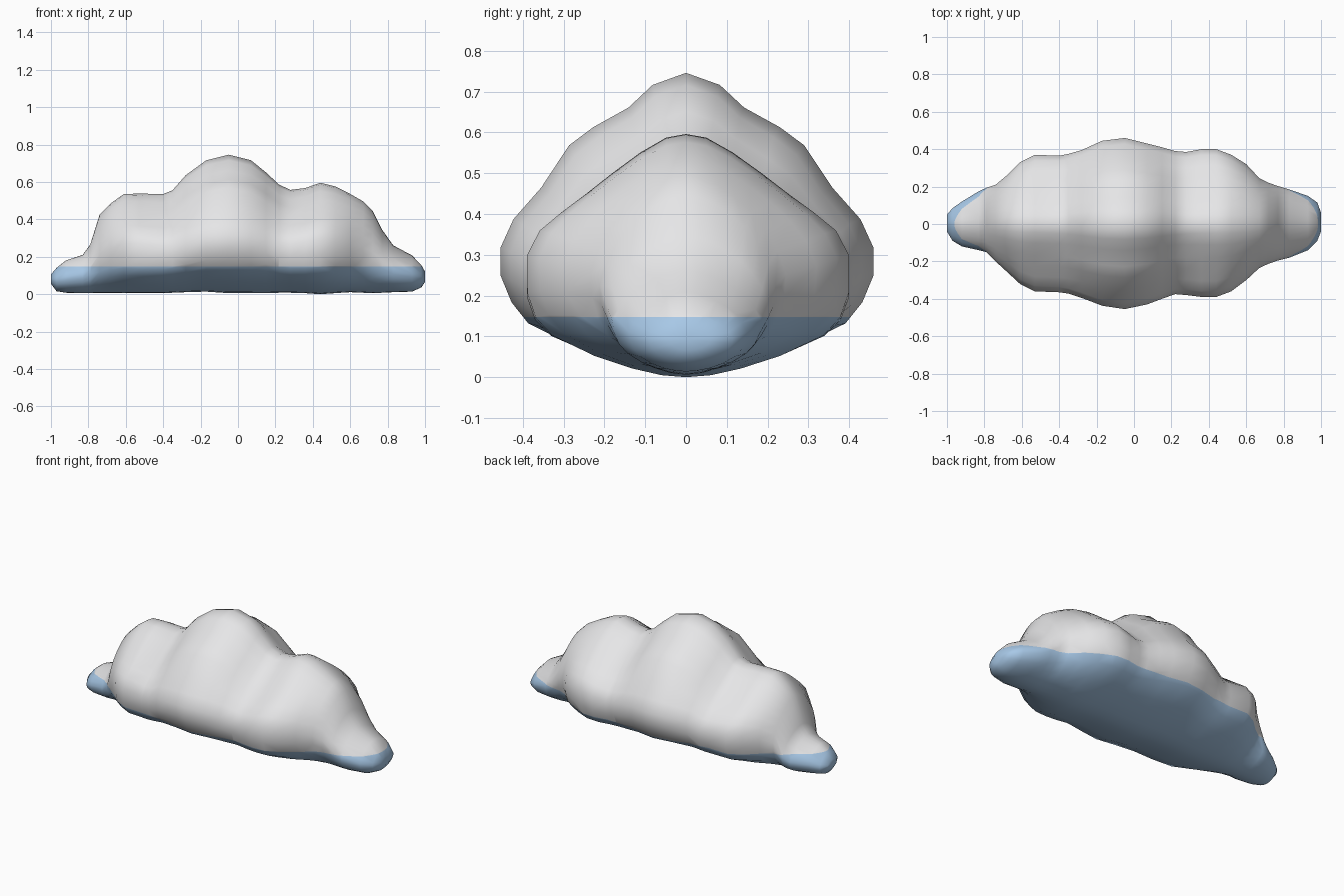
import bpy, bmesh

# Outline stations along the cloud: x, top z, underside z, back half width, front half width
STATIONS = [
    (-1.00, .11, .06, .05, .04), (-.97, .145, .02, .085, .09), (-.92, .185, .012, .12, .12),
    (-.83, .215, .01, .175, .14), (-.79, .27, .01, .193, .15), (-.74, .43, .01, .21, .20),
    (-.68, .49, .01, .26, .255), (-.61, .54, .01, .33, .32), (-.53, .542, .01, .37, .36),
    (-.40, .54, .01, .365, .365), (-.35, .56, .012, .375, .372), (-.28, .64, .015, .395, .395),
    (-.17, .72, .018, .445, .437), (-.05, .75, .01, .46, .455), (.07, .72, .01, .43, .43),
    (.15, .655, .01, .41, .40), (.22, .59, .012, .39, .375), (.28, .562, .012, .385, .38),
    (.36, .572, .01, .40, .39), (.44, .60, .004, .40, .39), (.52, .58, .01, .37, .36),
    (.60, .54, .015, .32, .30), (.67, .50, .012, .245, .235), (.72, .45, .01, .22, .212),
    (.77, .35, .012, .203, .195), (.83, .265, .015, .185, .18), (.93, .212, .018, .15, .14),
    (.98, .16, .04, .115, .09), (1.00, .125, .07, .06, .04)]

# Half cross-sections as (width fraction, height fraction), crown to underside
MIDDLE = [(0, 1), (.18, .96), (.31, .885), (.50, .82), (.63, .76), (.78, .62), (.93, .515),
          (1, .42), (1, .33), (.94, .24), (.85, .17), (.57, .085), (.33, .04), (.15, .008), (0, 0)]
LOBE = [(0, 1), (.12, .985), (.28, .92), (.46, .83), (.63, .74), (.78, .67), (.92, .60),
        (1, .50), (1, .34), (.95, .24), (.85, .17), (.57, .085), (.33, .035), (.15, .008), (0, 0)]
TIP = [(0, 1), (.16, .985), (.33, .95), (.50, .89), (.66, .82), (.80, .73), (.92, .62),
       (1, .50), (.98, .39), (.91, .28), (.80, .19), (.60, .10), (.38, .04), (.18, .01), (0, 0)]


def mix(a, b, t):
    return [(p[0] + (q[0] - p[0]) * t, p[1] + (q[1] - p[1]) * t) for p, q in zip(a, b)]


def section(x):
    d = abs(x + .05)
    if d < .45:
        return mix(MIDDLE, LOBE, max(0, (d - .1) / .35))
    return mix(LOBE, TIP, min(1, (d - .45) / .3))


def material(name, color):
    m = bpy.data.materials.new(name)
    m.diffuse_color = (*color, 1)
    return m


# Loft the puffy body from rings
bm = bmesh.new()
rings = []
for x, top, low, back, front in STATIONS:
    half = section(x)
    pts = [(w * back, h) for w, h in half] + [(-w * front, h) for w, h in half[-2:0:-1]]
    rings.append([bm.verts.new((x, y, low + h * (top - low))) for y, h in pts])
n = len(rings[0])
for a, b in zip(rings, rings[1:]):
    for i in range(n):
        bm.faces.new((a[i], a[(i + 1) % n], b[(i + 1) % n], b[i]))
# Rounded end caps
for ring in (rings[0], rings[-1]):
    bmesh.ops.poke(bm, faces=[bm.faces.new(ring)])
bmesh.ops.recalc_face_normals(bm, faces=bm.faces[:])

# Cut the shaded underside at a level line
bmesh.ops.bisect_plane(bm, geom=bm.verts[:] + bm.edges[:] + bm.faces[:],
                       plane_co=(0, 0, .152), plane_no=(0, 0, 1))
low_z = min(v.co.z for v in bm.verts)
for v in bm.verts:
    v.co.z -= low_z
for f in bm.faces:
    f.smooth = True
    f.material_index = int(f.calc_center_median().z < .152 - low_z)

mesh = bpy.data.meshes.new("cloud")
bm.to_mesh(mesh)
bm.free()
mesh.materials.append(material("cloud white", (.80, .80, .81)))
mesh.materials.append(material("underside blue", (.39, .58, .80)))
cloud = bpy.data.objects.new("cloud", mesh)
bpy.context.collection.objects.link(cloud)
